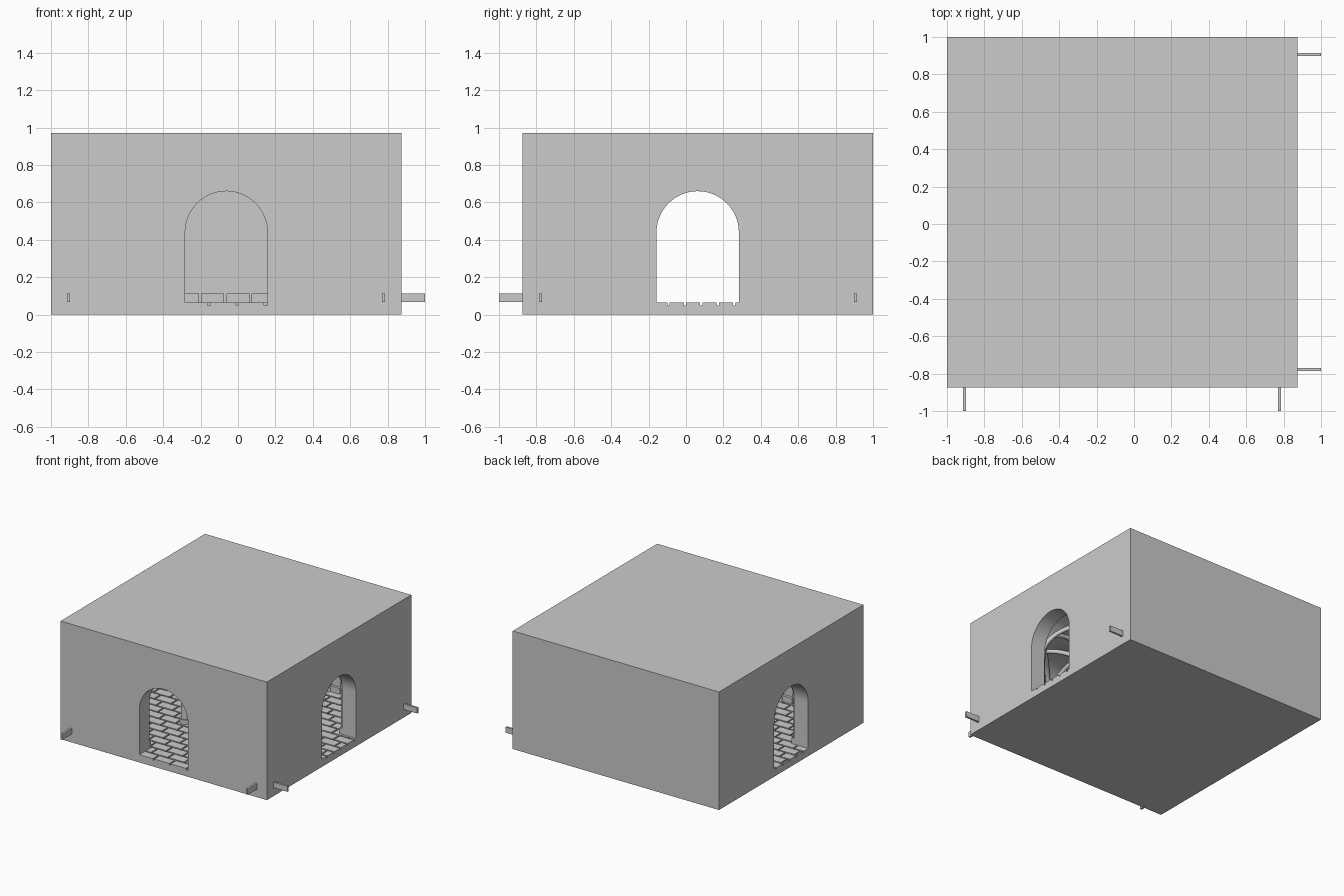
import bpy, bmesh, math
from mathutils import Matrix, Vector

if "Cube" in bpy.data.objects:
    bpy.data.objects.remove(bpy.data.objects["Cube"])

CX, CY = -0.0625, 0.0625      # room centre
BAY, HALF = 0.54, 0.81        # bay size and half room width
FLOOR, SPRING = 0.05, 0.44    # floor and arch spring heights
OUT = 0.9375                  # half block width


def finish(name, bm, smooth=False):
    bmesh.ops.recalc_face_normals(bm, faces=bm.faces)
    me = bpy.data.meshes.new(name)
    bm.to_mesh(me)
    bm.free()
    ob = bpy.data.objects.new(name, me)
    bpy.context.collection.objects.link(ob)
    if smooth:
        activate(ob)
        bpy.ops.object.shade_smooth_by_angle(angle=math.radians(30))
    return ob


def activate(ob):
    bpy.ops.object.select_all(action='DESELECT')
    ob.select_set(True)
    bpy.context.view_layer.objects.active = ob


def add_box(bm, x0, x1, y0, y1, z0, z1):
    m = Matrix.Translation(((x0 + x1) / 2, (y0 + y1) / 2, (z0 + z1) / 2))
    bmesh.ops.create_cube(bm, size=1, matrix=m @ Matrix.Diagonal((x1 - x0, y1 - y0, z1 - z0, 1)))


def box(name, *ext):
    bm = bmesh.new()
    add_box(bm, *ext)
    return finish(name, bm)


def tunnel(name, along_x, mid, a, b, r, bottom):
    """Round-headed tunnel from a to b along x or y."""
    prof = [(-r, bottom)]
    prof += [(-r * math.cos(math.pi * i / 32), SPRING + r * math.sin(math.pi * i / 32)) for i in range(33)]
    prof += [(r, bottom)]
    bm = bmesh.new()
    vs = [bm.verts.new((a, mid + u, z) if along_x else (mid + u, a, z)) for u, z in prof]
    face = bm.faces.new(vs)
    ext = bmesh.ops.extrude_face_region(bm, geom=[face])
    step = Vector((b - a, 0, 0)) if along_x else Vector((0, b - a, 0))
    bmesh.ops.translate(bm, vec=step, verts=[v for v in ext['geom'] if isinstance(v, bmesh.types.BMVert)])
    return finish(name, bm)


# Outer block, hollowed by the room, vaults and doorways
block = box("wall_block", CX - OUT, CX + OUT, CY - OUT, CY + OUT, 0, 0.97)
cutters = [box("room_cutter", CX - HALF, CX + HALF, CY - HALF, CY + HALF, FLOOR, SPRING + 0.003)]
for i in (-1, 0, 1):
    cutters.append(tunnel("vault_cutter", True, CY + i * BAY, CX - HALF, CX + HALF, 0.267, 0.3))
    cutters.append(tunnel("vault_cutter", False, CX + i * BAY, CY - HALF, CY + HALF, 0.267, 0.3))
cutters.append(tunnel("door_cutter", True, CY, CX - 1.1, CX + 1.1, 0.22, FLOOR))
cutters.append(tunnel("door_cutter", False, CX, CY - 1.1, CY, 0.22, FLOOR))
activate(block)
for c in cutters:
    mod = block.modifiers.new("cut", 'BOOLEAN')
    mod.operation, mod.solver, mod.object = 'DIFFERENCE', 'EXACT', c
    bpy.ops.object.modifier_apply(modifier=mod.name)
    bpy.data.objects.remove(c)
bpy.ops.object.shade_smooth_by_angle(angle=math.radians(30))


# Floor bricks in running bond, clipped to the room and the doorways
def lay_floor(bm, x0, x1, y0, y1, length=0.15, width=0.088, gap=0.012):
    for row in range(-13, 13):
        ya, yb = max(row * width, y0), min((row + 1) * width - gap, y1)
        if yb - ya < 0.01:
            continue
        for col in range(-8, 9):
            s = (col + 0.5 * (row % 2)) * length
            xa, xb = max(s, x0), min(s + length - gap, x1)
            if xb - xa > 0.01:
                add_box(bm, xa, xb, ya, yb, FLOOR - 0.005, FLOOR + 0.014)


bm = bmesh.new()
lay_floor(bm, CX - HALF, CX + HALF, CY - HALF, CY + HALF)
lay_floor(bm, CX - 0.22, CX + 0.22, CY - OUT, CY - HALF)
lay_floor(bm, CX - OUT, CX - HALF, CY - 0.22, CY + 0.22)
lay_floor(bm, CX + HALF, CX + OUT, CY - 0.22, CY + 0.22)
finish("floor_bricks", bm)

# Brick course along the foot of each wall, broken at doorways
bm = bmesh.new()
for side in range(4):
    first = len(bm.verts)
    s = -HALF
    while s < HALF - 0.02:
        e = min(s + 0.135, HALF)
        spans = [(s, e - 0.012)]
        if side:
            spans = [(s, min(e - 0.012, -0.22)), (max(s, 0.22), e - 0.012)]
        for a, b in spans:
            if b - a > 0.01:
                add_box(bm, a, b, HALF - 0.022, HALF + 0.005, FLOOR + 0.014, 0.112)
        s = e
    bm.verts.ensure_lookup_table()
    m = Matrix.Translation((CX, CY, 0)) @ Matrix.Rotation(side * math.pi / 2, 4, 'Z')
    bmesh.ops.transform(bm, matrix=m, verts=bm.verts[first:])
finish("skirting_bricks", bm)

# Columns on the bay grid: four free-standing, the rest engaged in the walls
NODES = [-HALF, -BAY / 2, BAY / 2, HALF]
bm = bmesh.new()
for nx in NODES:
    for ny in NODES:
        for r1, r2, z0, z1 in ((0.044, 0.044, 0.05, 0.1), (0.035, 0.035, 0.1, 0.4), (0.035, 0.045, 0.4, 0.46)):
            bmesh.ops.create_cone(bm, cap_ends=True, segments=24, radius1=r1, radius2=r2, depth=z1 - z0,
                                  matrix=Matrix.Translation((CX + nx, CY + ny, (z0 + z1) / 2)))
finish("columns", bm, smooth=True)

# Vault ribs: arches between neighbouring columns and along the groins
curve = bpy.data.curves.new("vault_ribs", 'CURVE')
curve.dimensions = '3D'
curve.bevel_depth = 0.018
curve.bevel_resolution = 2


def rib(p, q):
    sp = curve.splines.new('POLY')
    sp.points.add(24)
    for i, pt in enumerate(sp.points):
        t = math.pi * i / 24
        k = 0.5 - 0.5 * math.cos(t) * 0.96
        pt.co = (CX + p[0] + (q[0] - p[0]) * k, CY + p[1] + (q[1] - p[1]) * k,
                 SPRING + 0.258 * math.sin(t), 1)


for i in range(3):
    a, b = NODES[i], NODES[i + 1]
    for n in NODES:
        rib((a, n), (b, n))
        rib((n, a), (n, b))
    for j in range(3):
        c, d = NODES[j], NODES[j + 1]
        rib((a, c), (b, d))
        rib((a, d), (b, c))
ribs = bpy.data.objects.new("vault_ribs", curve)
bpy.context.collection.objects.link(ribs)

# Connecting pins on the front and right faces
for x in (-0.906, 0.779):
    box("front_pin", x - 0.008, x + 0.008, -1.0, -0.86, 0.068, 0.114)
for y in (0.906, -0.779):
    box("right_pin", 0.86, 1.0, y - 0.008, y + 0.008, 0.068, 0.114)
